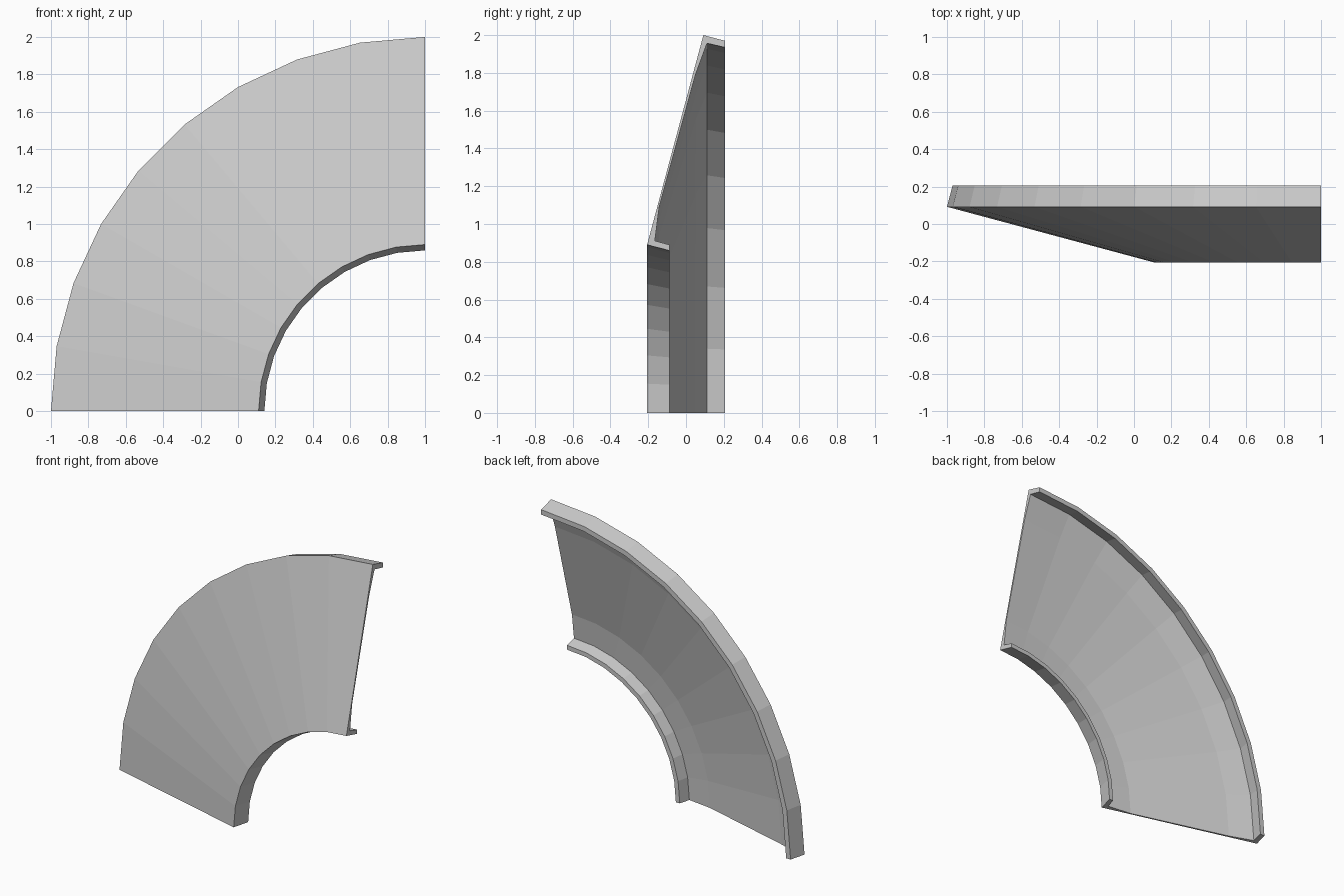
import bpy, bmesh
from math import sin, cos, pi

if "Cube" in bpy.data.objects:
    bpy.data.objects.remove(bpy.data.objects["Cube"])

# Closed cross-section (radius, y): sloped skin with a lip at each rim
PROFILE = [
    (0.89, -0.206), (2.0, 0.092),                   # front skin
    (1.97, 0.206), (1.935, 0.206), (1.957, 0.111),  # outer lip
    (1.79, 0.05), (1.09, -0.142),                   # back of thin skin
    (0.911, -0.165), (0.89, -0.087), (0.859, -0.087),  # inner lip
]
STEPS = 9          # ten-degree facets over a quarter turn
CENTRE_X = 1.0

bm = bmesh.new()

# Sweep the section around the y-parallel axis
rings = []
for i in range(STEPS + 1):
    a = i * pi / 2 / STEPS
    rings.append([bm.verts.new((CENTRE_X - r * cos(a), y, r * sin(a)))
                  for r, y in PROFILE])

n = len(PROFILE)
for a, b in zip(rings, rings[1:]):
    for k in range(n):
        m = (k + 1) % n
        bm.faces.new((a[k], a[m], b[m], b[k]))

# End caps
bm.faces.new(rings[0])
bm.faces.new(rings[-1][::-1])
bmesh.ops.recalc_face_normals(bm, faces=bm.faces[:])

mesh = bpy.data.meshes.new("curved_corner_panel")
bm.to_mesh(mesh)
bm.free()
bpy.context.collection.objects.link(bpy.data.objects.new("curved_corner_panel", mesh))
